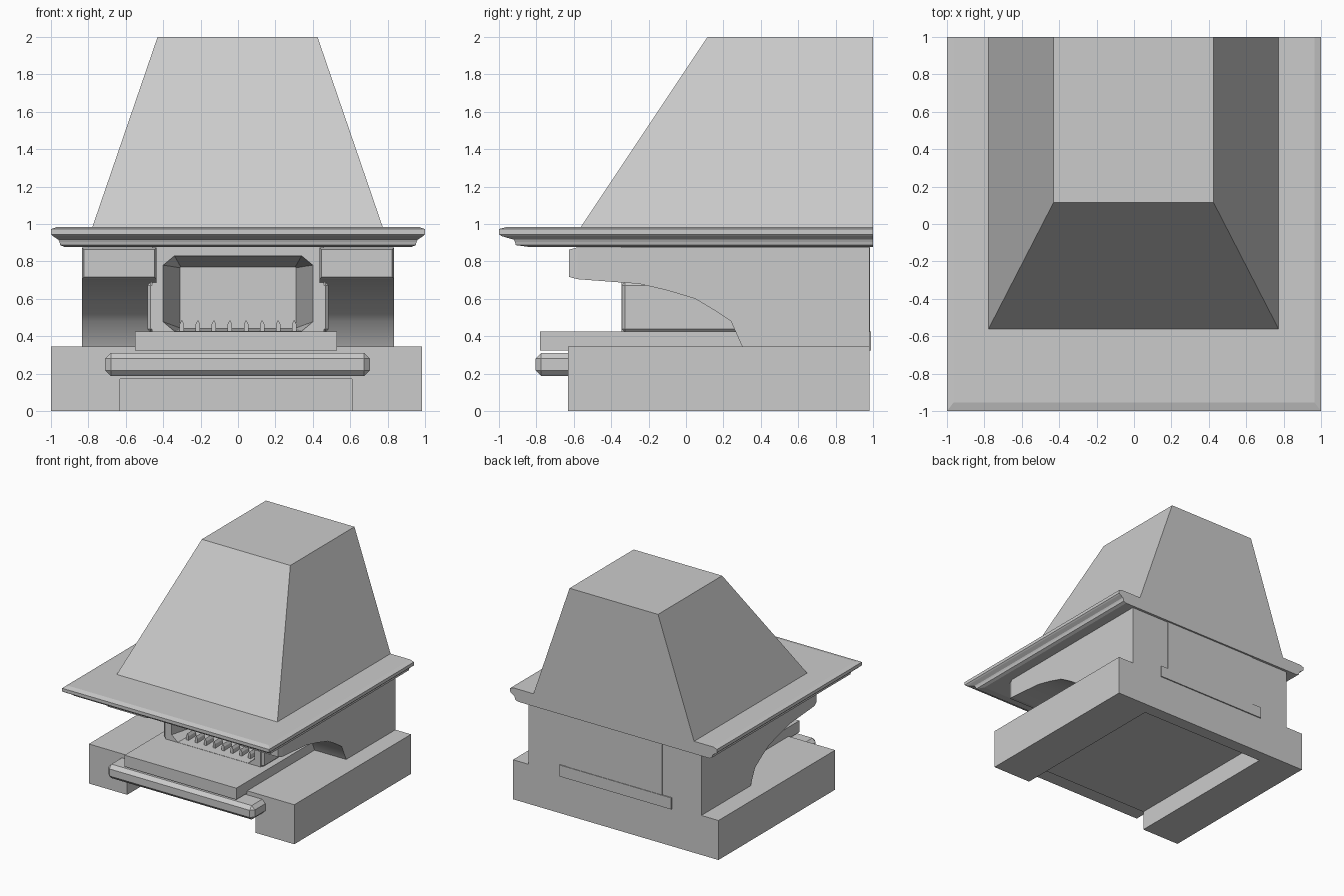
import bpy, bmesh, math

if "Cube" in bpy.data.objects:
    bpy.data.objects.remove(bpy.data.objects["Cube"])


def loft(name, rings):
    """Skin equal-length closed rings and cap both ends."""
    bm = bmesh.new()
    rows = [[bm.verts.new(p) for p in r] for r in rings]
    n = len(rows[0])
    for a, b in zip(rows, rows[1:]):
        for i in range(n):
            j = (i + 1) % n
            bm.faces.new((a[i], a[j], b[j], b[i]))
    bm.faces.new(rows[0][::-1])
    bm.faces.new(rows[-1])
    bmesh.ops.recalc_face_normals(bm, faces=bm.faces)
    me = bpy.data.meshes.new(name)
    bm.to_mesh(me)
    bm.free()
    ob = bpy.data.objects.new(name, me)
    bpy.context.collection.objects.link(ob)
    return ob


def rect(x0, x1, y0, y1, z):
    return [(x0, y0, z), (x1, y0, z), (x1, y1, z), (x0, y1, z)]


def box(name, x0, x1, y0, y1, z0, z1, bevel=0):
    ob = loft(name, [rect(x0, x1, y0, y1, z0), rect(x0, x1, y0, y1, z1)])
    if bevel:
        m = ob.modifiers.new("bevel", 'BEVEL')
        m.width, m.segments = bevel, 1
    return ob


def activate(ob):
    bpy.ops.object.select_all(action='DESELECT')
    ob.select_set(True)
    bpy.context.view_layer.objects.active = ob


def cut(ob, cutter):
    m = ob.modifiers.new("cut", 'BOOLEAN')
    m.operation, m.solver, m.object = 'DIFFERENCE', 'EXACT', cutter
    activate(ob)
    bpy.ops.object.modifier_apply(modifier=m.name)
    bpy.data.objects.remove(cutter, do_unlink=True)


def octagon(hw, z0, z1, cx, cz, y):
    """Rectangle with clipped corners standing in the xz plane."""
    return [(-hw + cx, y, z0), (hw - cx, y, z0), (hw, y, z0 + cz), (hw, y, z1 - cz),
            (hw - cx, y, z1), (-hw + cx, y, z1), (-hw, y, z1 - cz), (-hw, y, z0 + cz)]


# Base block with the open niche underneath
base = box("base", -1, 0.985, -0.63, 0.98, 0, 0.345)
cut(base, box("niche_cutter", -0.63, 0.61, -0.9, 0.87, -0.1, 0.17))

# Front rail and hearth slab
box("front_rail", -0.71, 0.705, -0.805, -0.6, 0.188, 0.31, 0.03)
box("hearth_slab", -0.55, 0.53, -0.78, 0.99, 0.325, 0.425)

# Firebox with splayed clipped-corner opening
firebox = box("firebox", -0.46, 0.46, -0.345, 0.985, 0.4, 0.88)
back = octagon(0.31, 0.44, 0.77, 0.004, 0.004, 0.2)
front = octagon(0.40, 0.427, 0.83, 0.06, 0.05, -0.345)
lip = [(x, -0.45, z) for x, y, z in front]
cut(firebox, loft("opening_cutter", [lip, front, back]))

# Side wings with curved corbel undersides
profile = [(0.98, 0.345), (0.98, 0.875), (-0.58, 0.875), (-0.58, 0.705), (-0.25, 0.68),
           (-0.10, 0.645), (0.05, 0.60), (0.15, 0.54), (0.24, 0.48), (0.30, 0.345)]
for side, s in (("left", -1), ("right", 1)):
    wing = loft("wing_" + side, [[(s * x, y, z) for y, z in profile] for x in (0.435, 0.835)])
    activate(wing)
    bpy.ops.object.shade_smooth_by_angle(angle=math.radians(40))

    def face(d, y):
        return [(s * (0.435 + d), y, 0.705 + d), (s * (0.835 - d), y, 0.705 + d),
                (s * (0.835 - d), y, 0.875 - d), (s * (0.435 + d), y, 0.875 - d)]
    loft("corbel_front_" + side, [face(0, -0.58), face(0.012, -0.625)])
    xs = sorted((s * 0.44, s * 0.485))
    box("firebox_flank_" + side, *xs, -0.343, 0.28, 0.42, 0.69, 0.018)

# Row of pointed grate teeth
for i in range(8):
    x = -0.3 + i * 0.6 / 7
    tooth = [(x - .012, .42), (x + .012, .42), (x + .012, .465), (x, .487), (x - .012, .465)]
    loft("grate_tooth", [[(px, y, pz) for px, pz in tooth] for y in (-0.27, -0.17)])

# Stepped mantel shelf: half width, front y, height
steps = [(0.925, -0.83, 0.876), (0.95, -0.91, 0.887), (0.955, -0.915, 0.905),
         (0.96, -0.92, 0.916), (0.99, -0.985, 0.935), (1.0, -1.0, 0.945),
         (1.0, -1.0, 0.973), (0.965, -0.955, 0.985)]
loft("mantel", [rect(-w, w, y, 1.0, z) for w, y, z in steps])

# Tapered hood
loft("hood", [rect(-0.78, 0.775, -0.565, 1.0, 0.98), rect(-0.43, 0.425, 0.115, 1.0, 2.0)])
